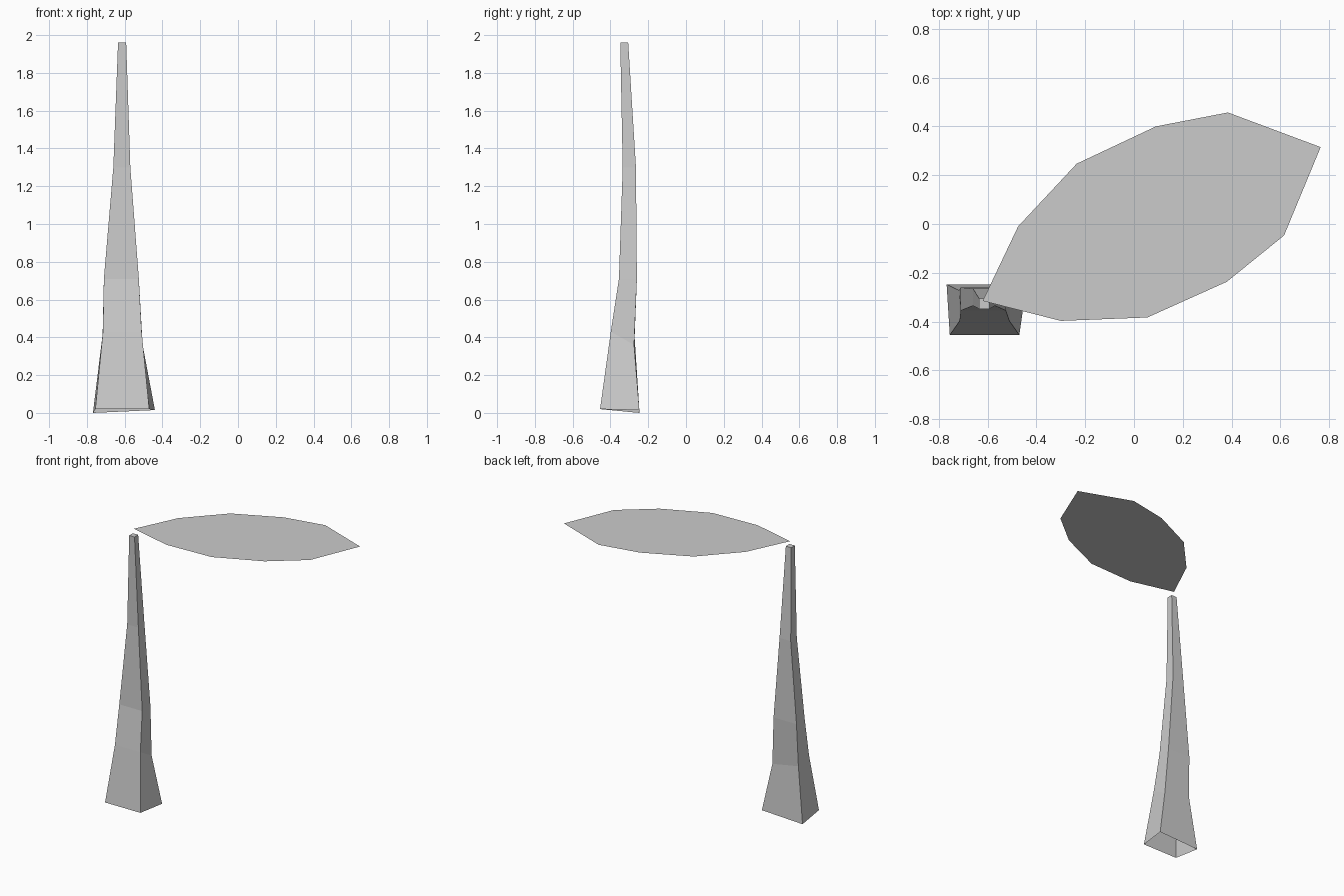
import bpy


def make_object(name, verts, faces):
    mesh = bpy.data.meshes.new(name)
    mesh.from_pydata(verts, [], faces)
    mesh.update()
    obj = bpy.data.objects.new(name, mesh)
    bpy.context.collection.objects.link(obj)
    return obj


# Trunk: four-sided tapering rings (left x, right x, front y, back y, z), open underneath
rings = [
    (-0.71, -0.525, -0.355, -0.26, 0.71),
    (-0.66, -0.57, -0.335, -0.265, 1.30),
    (-0.635, -0.592, -0.348, -0.306, 1.96),
]
# Flared, slightly uneven foot and the ring above it
verts = [(-0.755, -0.455, 0.02), (-0.47, -0.455, 0.02),
         (-0.44, -0.247, 0.015), (-0.768, -0.247, 0.0),
         (-0.715, -0.398, 0.43), (-0.51, -0.398, 0.43),
         (-0.505, -0.275, 0.36), (-0.717, -0.272, 0.40)]
for x0, x1, y0, y1, z in rings:
    verts += [(x0, y0, z), (x1, y0, z), (x1, y1, z), (x0, y1, z)]
last = len(verts) - 4
faces = [(r + i, r + (i + 1) % 4, r + 4 + (i + 1) % 4, r + 4 + i)
         for r in range(0, last, 4) for i in range(4)]
faces.append(tuple(range(last, last + 4)))
make_object("trunk", verts, faces)

# Leaf: one flat pointed outline above the trunk tip
outline = [(-0.62, -0.315), (-0.30, -0.397), (0.055, -0.383), (0.38, -0.237),
           (0.615, -0.047), (0.765, 0.315), (0.385, 0.457), (0.09, 0.40),
           (-0.235, 0.247), (-0.475, -0.01)]
make_object("leaf", [(x, y, 2.0) for x, y in outline], [tuple(range(len(outline)))])
